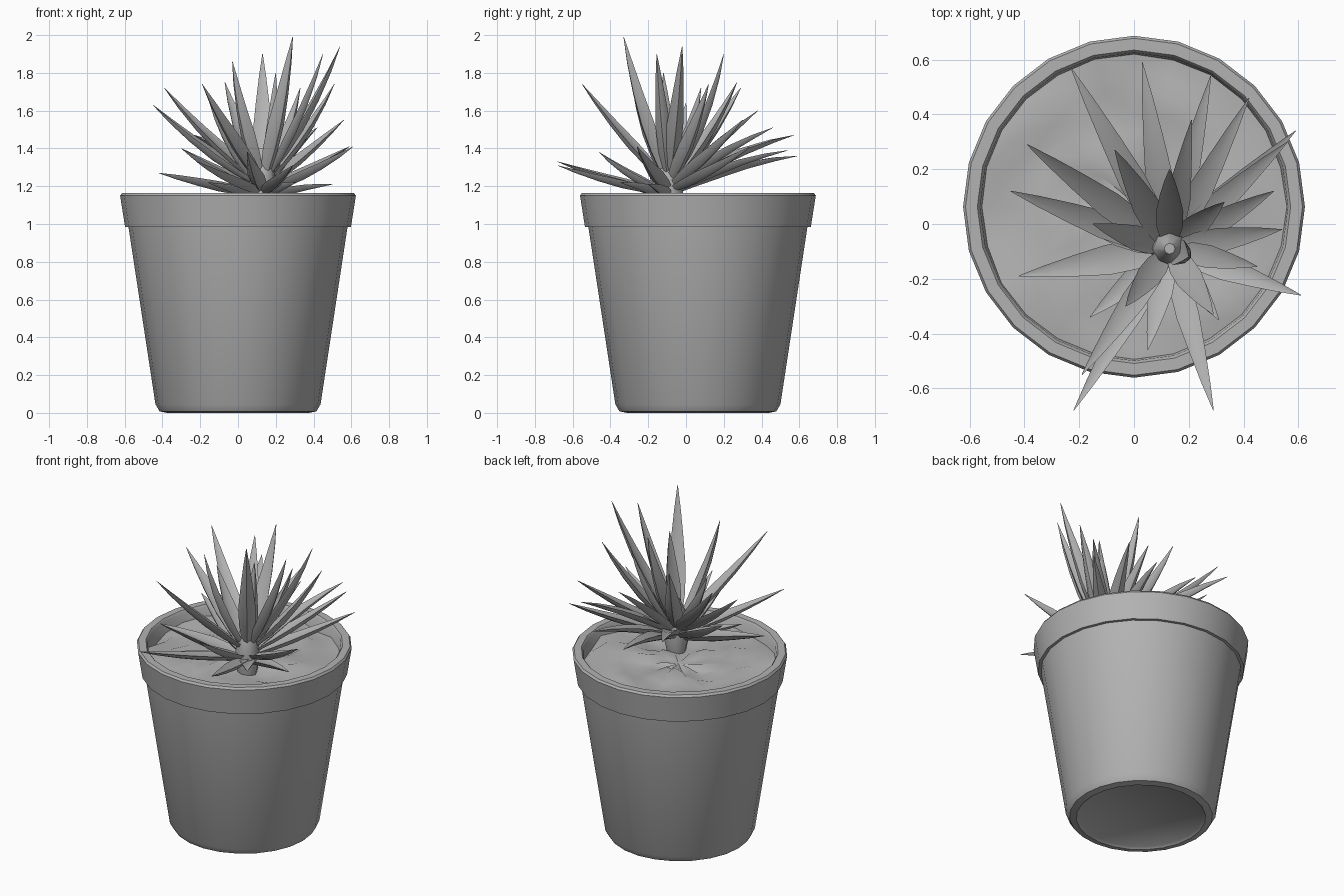
import bpy, bmesh, math, random
from mathutils import Vector, noise

if "Cube" in bpy.data.objects:
    bpy.data.objects.remove(bpy.data.objects["Cube"])

random.seed(4)
grey = bpy.data.materials.new("plain grey")
grey.diffuse_color = (0.45, 0.45, 0.45, 1)
grey.use_nodes = True
grey.node_tree.nodes["Principled BSDF"].inputs["Base Color"].default_value = grey.diffuse_color
CX, CY = 0.0, 0.063          # pot axis
STEM = Vector((0.13, -0.09, 1.1))


def finish(name, bm, angle):
    bmesh.ops.recalc_face_normals(bm, faces=bm.faces)
    me = bpy.data.meshes.new(name)
    bm.to_mesh(me)
    bm.free()
    me.materials.append(grey)
    ob = bpy.data.objects.new(name, me)
    bpy.context.collection.objects.link(ob)
    bpy.ops.object.select_all(action='DESELECT')
    ob.select_set(True)
    bpy.context.view_layer.objects.active = ob
    bpy.ops.object.shade_smooth_by_angle(angle=math.radians(angle))
    return ob


def skin(bm, rings):
    """Bridge equal closed rings of points."""
    vs = [[bm.verts.new(p) for p in r] for r in rings]
    n = len(vs[0])
    for a, b in zip(vs, vs[1:]):
        for i in range(n):
            j = (i + 1) % n
            bm.faces.new((a[i], a[j], b[j], b[i]))
    return vs


def circle(r, z, n=24):
    return [(CX + r * math.cos(math.tau * i / n),
             CY + r * math.sin(math.tau * i / n), z) for i in range(n)]


# Pot: base, tapered wall, rolled rim, inner wall
profile = [(0.36, 0.012), (0.375, 0.0), (0.415, 0.008), (0.437, 0.045),
           (0.58, 0.985), (0.598, 0.985), (0.624, 1.15), (0.615, 1.163),
           (0.572, 1.163), (0.562, 1.15), (0.548, 1.0)]
bm = bmesh.new()
rings = skin(bm, [circle(r, z) for r, z in profile])
bm.faces.new(rings[0])
finish("pot", bm, 40)

# Soil: lumpy disc inside the rim
bm = bmesh.new()
n = 24
radii = [0.08, 0.17, 0.26, 0.35, 0.43, 0.5, 0.558]
soil = []
for r in radii:
    ring = []
    for x, y, z in circle(r, 1.085, n):
        if r < 0.55:
            x += random.uniform(-0.015, 0.015)
            y += random.uniform(-0.015, 0.015)
        z += 0.04 * noise.noise(Vector((x * 6, y * 6, 2))) + random.uniform(-0.012, 0.012)
        ring.append((x, y, z))
    soil.append(ring)
rings = skin(bm, soil)
bmesh.ops.poke(bm, faces=[bm.faces.new(rings[0])])
finish("soil", bm, 40)

# Stem: short tapered core the leaves grow from
bm = bmesh.new()
core = []
for r, z in [(0.05, 1.04), (0.075, 1.16), (0.06, 1.3), (0.02, 1.4)]:
    core.append([(STEM.x + r * math.cos(math.tau * i / 8),
                  STEM.y + r * math.sin(math.tau * i / 8), z) for i in range(8)])
rings = skin(bm, core)
bm.faces.new(rings[-1])
finish("stem", bm, 50)


def leaf(name, tip, width, bow):
    """Pointed, channelled leaf bent from the stem to its tip."""
    tip = Vector(tip)
    flat = Vector((tip.x - STEM.x, tip.y - STEM.y, 0))
    out = flat.normalized()
    steep = min(1, max(0, (tip.z - 1.2) / 0.75))
    base = STEM + out * 0.035 + Vector((0, 0, 0.05 + 0.12 * steep))
    chord = tip - base
    up = (Vector((0, 0, 1)) * flat.length - out * chord.z).normalized()
    mid = base + chord * 0.5 - up * bow
    # share of length, half-width, thickness
    shape = [(0, 0.6, 0.5), (0.18, 0.95, 0.8), (0.38, 1, 0.9),
             (0.6, 0.72, 0.7), (0.82, 0.38, 0.4), (1, 0.03, 0.03)]
    rings = []
    for t, w, d in shape:
        p = base * (1 - t) ** 2 + mid * 2 * t * (1 - t) + tip * t * t
        tan = ((mid - base) * (1 - t) + (tip - mid) * t).normalized()
        side = tan.cross(Vector((0, 0, 1))).normalized()
        nrm = side.cross(tan)
        w, d = w * width, d * width
        section = [(-1, 0.45), (-0.6, -0.3), (0, -0.6), (0.6, -0.3), (1, 0.45), (0, 0.12)]
        rings.append([p + side * (a * w) + nrm * (b * d) for a, b in section])
    bm = bmesh.new()
    vs = skin(bm, rings)
    bm.faces.new(vs[0])
    bm.faces.new(vs[-1])
    finish(name, bm, 45)


# Leaves, by tip position, half-width and bow (positive curves upward)
low = [(-0.42, -0.19, 1.27, .055, 0), (-0.22, -0.68, 1.33, .042, .02),
       (0.29, -0.68, 1.31, .042, .02), (0.61, -0.26, 1.41, .045, .03),
       (0.59, 0.34, 1.41, .045, .02), (0.42, 0.46, 1.51, .045, -.04),
       (0.28, 0.54, 1.39, .045, -.05), (0.03, 0.59, 1.36, .05, -.06),
       (-0.23, 0.57, 1.47, .05, -.06), (-0.16, -0.34, 1.22, .045, 0),
       (0.5, -0.2, 1.21, .04, -.02), (0.31, -0.35, 1.22, .045, -.02),
       (-0.3, 0.06, 1.4, .055, .02), (0.05, -0.46, 1.38, .045, .03)]
high = [(-0.45, 0.12, 1.63, .05, .04), (-0.39, 0.29, 1.72, .05, .05),
        (0.21, 0.38, 1.6, .045, -.02), (0.54, -0.02, 1.94, .045, .05),
        (0.29, -0.33, 1.99, .05, .04), (0.13, 0.2, 1.9, .05, .05),
        (0.45, -0.155, 1.9, .042, .04), (-0.19, -0.55, 1.74, .045, .03),
        (-0.03, -0.3, 1.86, .045, .05), (0.51, 0.12, 1.74, .045, .05),
        (0.56, 0.3, 1.55, .045, .02), (-0.07, 0.27, 1.75, .05, .05),
        (0.2, -0.12, 1.8, .05, .01), (-0.15, 0.0, 1.64, .045, .04),
        (0.33, 0.08, 1.72, .045, .04)]
for group, leaves in (("low_leaf", low), ("high_leaf", high)):
    for i, (x, y, z, w, b) in enumerate(leaves):
        leaf(f"{group}_{i + 1}", (x, y, z), w, b)
